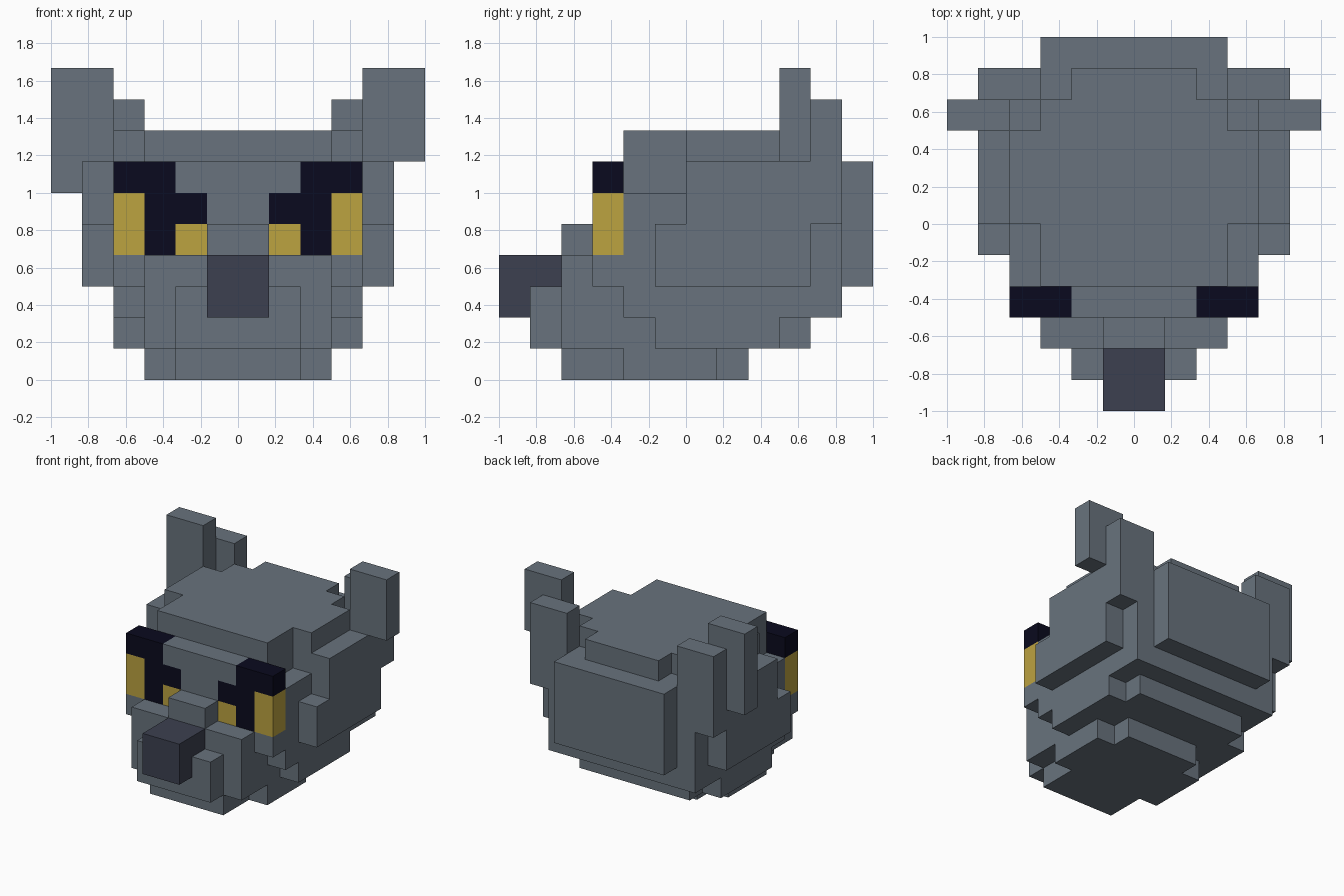
import bpy
import bmesh
from mathutils import Vector

cube = bpy.data.objects.get("Cube")
if cube:
    bpy.data.objects.remove(cube, do_unlink=True)

U = 1 / 6  # edge of one block


def material(name, rgb):
    m = bpy.data.materials.new(name)
    m.use_nodes = True
    col = (*rgb, 1.0)
    m.diffuse_color = col
    m.node_tree.nodes["Principled BSDF"].inputs["Base Color"].default_value = col
    return m


FUR = material("slate grey fur", (0.138, 0.171, 0.205))
NOSE = material("dark grey nose", (0.045, 0.051, 0.080))
BLACK = material("black navy eye", (0.003, 0.003, 0.013))
GOLD = material("golden eye", (0.503, 0.366, 0.051))

cells = {}  # block position -> (part name, material)


def fill(part, mat, x0, x1, y0, y1, z0, z1):
    for x in range(x0, x1):
        for y in range(y0, y1):
            for z in range(z0, z1):
                cells[x, y, z] = (part, mat)


def centred(part, mat, half, *yz):
    fill(part, mat, -half, half, *yz)


def mirrored(part, mat, x0, x1, *yz):
    fill("left_" + part, mat, x0, x1, *yz)
    fill("right_" + part, mat, -x1, -x0, *yz)


# Head: stepped layers as half width, y range, z range
for layer in [
    (2, -4, 2, 0, 1), (3, -2, 1, 0, 1),                      # chin
    (3, -4, 4, 1, 2), (4, -1, 3, 1, 2),                      # jaw
    (3, -4, 5, 2, 4), (4, -2, 5, 2, 3),
    (4, -3, 5, 3, 6), (5, -1, 4, 3, 5), (5, 0, 5, 5, 7),     # cheeks
    (3, -3, 5, 6, 7), (3, 5, 6, 3, 7),                       # brow, back
    (3, -2, 4, 7, 8), (4, 0, 3, 7, 8), (2, 4, 5, 7, 8),      # crown
]:
    centred("head", FUR, *layer)

# Muzzle, bridge and nose
centred("muzzle", FUR, 2, -5, -4, 1, 3)
centred("muzzle", FUR, 1, -4, -3, 4, 5)
centred("nose", NOSE, 1, -6, -4, 2, 4)

# Ears: rear slab and taller outer slab; the right tip hangs one block lower
mirrored("ear", FUR, 3, 5, 4, 5, 7, 9)
mirrored("ear", FUR, 4, 6, 3, 4, 7, 10)
fill("right_ear", FUR, -6, -5, 3, 4, 6, 7)

# Eyes: dark markings with golden corners
for x0, x1, z0, z1, mat in [(2, 4, 6, 7, BLACK), (1, 3, 5, 6, BLACK),
                            (2, 3, 4, 5, BLACK), (3, 4, 4, 6, GOLD),
                            (1, 2, 4, 5, GOLD)]:
    mirrored("eye", mat, x0, x1, -3, -2, z0, z1)

# Skin the blocks with exposed faces only, one object per part
for part in sorted({p for p, _ in cells.values()}):
    bm = bmesh.new()
    verts, mats = {}, []

    def vert(p):
        key = tuple(round(c) for c in p)
        if key not in verts:
            verts[key] = bm.verts.new(Vector(key) * U)
        return verts[key]

    for cell, (name, mat) in cells.items():
        if name != part:
            continue
        if mat not in mats:
            mats.append(mat)
        mid = Vector(cell) + Vector((0.5, 0.5, 0.5))
        for axis in range(3):
            for sign in (-1, 1):
                n = Vector((0, 0, 0))
                n[axis] = sign
                if tuple(int(c + d) for c, d in zip(cell, n)) in cells:
                    continue
                a = Vector((0, 0, 0))
                a[(axis + 1) % 3] = 1
                b = n.cross(a)
                ring = [vert(mid + (n + i * a + j * b) / 2)
                        for i, j in ((-1, -1), (1, -1), (1, 1), (-1, 1))]
                bm.faces.new(ring).material_index = mats.index(mat)
    # Merge coplanar blocks of one colour into large flat faces
    bmesh.ops.dissolve_limit(bm, angle_limit=0.01, verts=bm.verts[:],
                             edges=bm.edges[:], delimit={'MATERIAL'})
    mesh = bpy.data.meshes.new(part)
    bm.to_mesh(mesh)
    bm.free()
    for m in mats:
        mesh.materials.append(m)
    obj = bpy.data.objects.new(part, mesh)
    bpy.context.collection.objects.link(obj)
